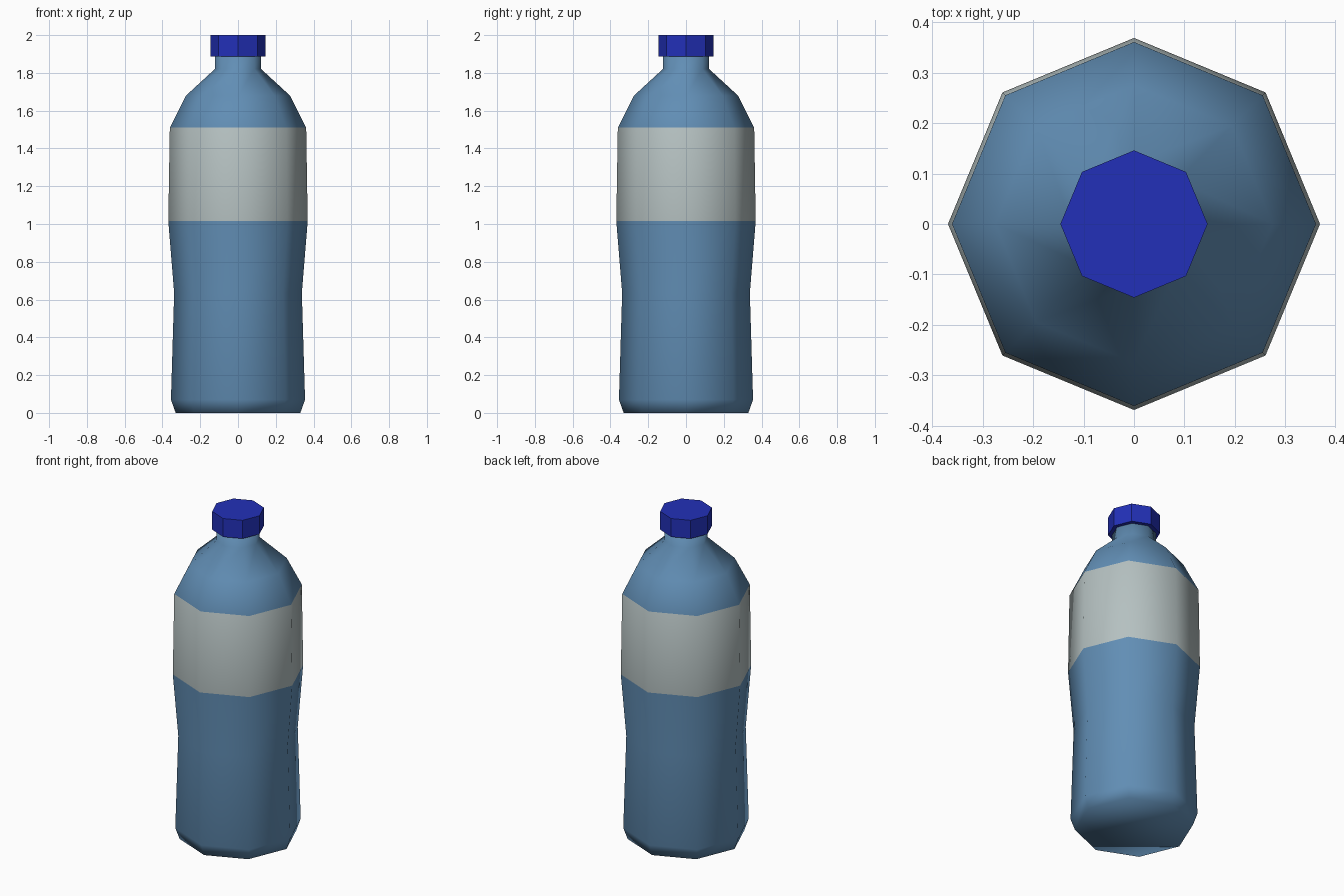
import bpy, bmesh
from math import cos, sin, tau

if "Cube" in bpy.data.objects:
    bpy.data.objects.remove(bpy.data.objects["Cube"])

SIDES = 8


def material(name, rgb):
    m = bpy.data.materials.new(name)
    m.diffuse_color = (*rgb, 1)
    m.use_nodes = True
    m.node_tree.nodes["Principled BSDF"].inputs["Base Color"].default_value = m.diffuse_color
    return m


def lathe(name, profile, mats, smooth, mat_of_band=None):
    """Closed eight-sided solid from (radius, z) points."""
    bm = bmesh.new()
    rings = [[bm.verts.new((r * cos(tau * i / SIDES), r * sin(tau * i / SIDES), z))
              for i in range(SIDES)] for r, z in profile]
    for band, (a, b) in enumerate(zip(rings, rings[1:])):
        for i in range(SIDES):
            j = (i + 1) % SIDES
            f = bm.faces.new((a[i], a[j], b[j], b[i]))
            f.material_index = (mat_of_band or {}).get(band, 0)
    bm.faces.new(rings[0][::-1])
    bm.faces.new(rings[-1])
    for f in bm.faces:
        f.smooth = smooth
    me = bpy.data.meshes.new(name)
    bm.to_mesh(me)
    bm.free()
    for m in mats:
        me.materials.append(m)
    ob = bpy.data.objects.new(name, me)
    bpy.context.collection.objects.link(ob)
    return ob


blue = material("bottle_blue", (0.12, 0.27, 0.46))
grey = material("label_grey", (0.46, 0.53, 0.53))
cap_blue = material("cap_blue", (0.016, 0.03, 0.48))

# Bottle body: the band between z 1.015 and 1.51 is the label
body = [(0.33, 0), (0.355, 0.07), (0.338, 0.635), (0.369, 1.015),
        (0.361, 1.51), (0.275, 1.68), (0.123, 1.82), (0.122, 1.90)]
lathe("bottle_body", body, [blue, grey], True, {3: 1})

# Screw cap
lathe("cap", [(0.146, 1.887), (0.146, 2.0)], [cap_blue], False)
